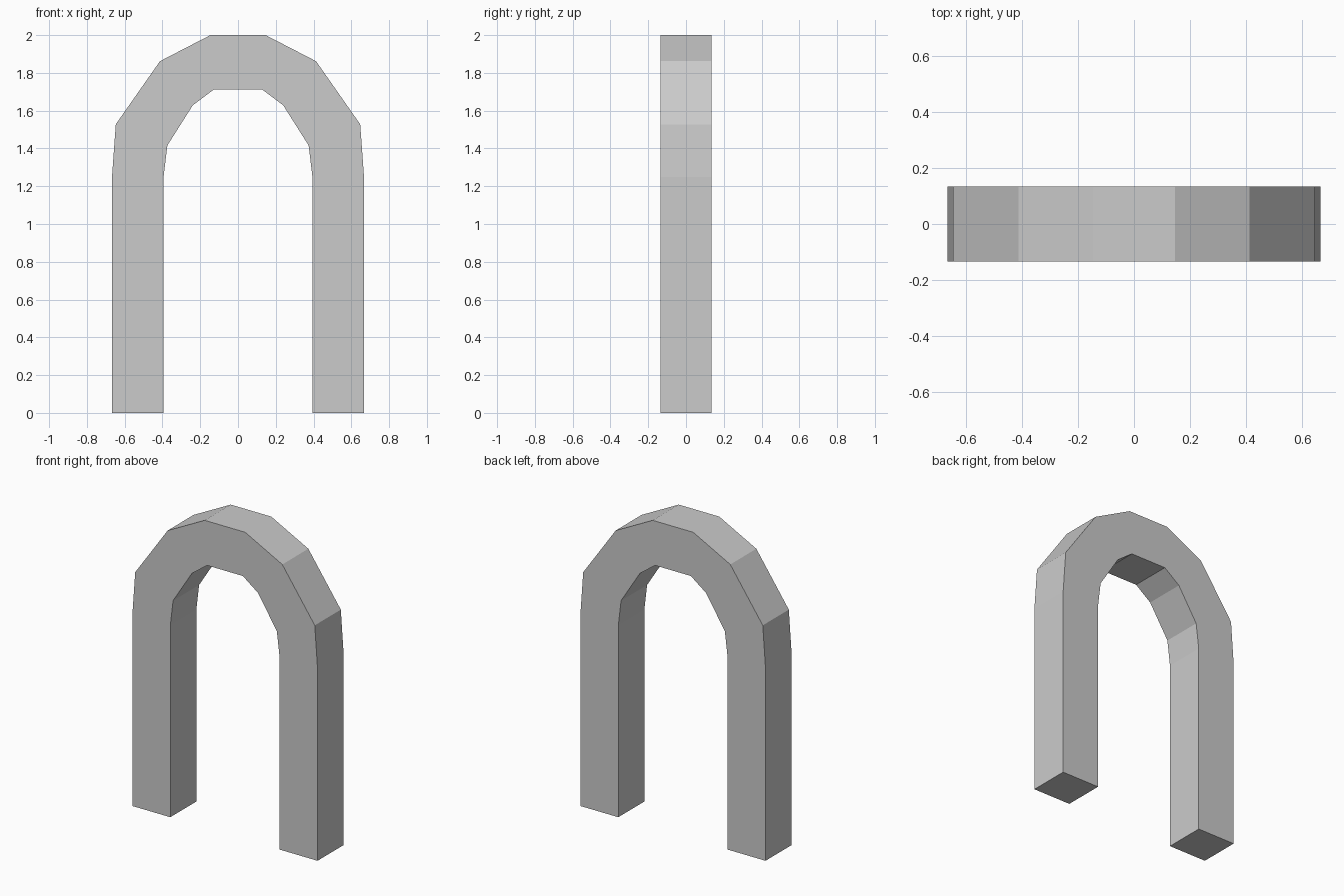
import bpy, bmesh

if "Cube" in bpy.data.objects:
    bpy.data.objects.remove(bpy.data.objects["Cube"])

HALF_DEPTH = 0.134

# Right half as (outer, inner) pairs in x, z, from foot to crown
half = [
    ((0.667, 0.0), (0.394, 0.0)),
    ((0.667, 1.25), (0.394, 1.25)),
    ((0.647, 1.528), (0.374, 1.416)),
    ((0.413, 1.862), (0.239, 1.629)),
    ((0.146, 2.0), (0.129, 1.711)),
]


def flip(p):
    return (-p[0], p[1])


# Full arch: right half, then the mirrored left half back down to the foot
stations = half + [(flip(o), flip(i)) for o, i in reversed(half)]

# Front face as a strip of quads, extruded back to full depth
bm = bmesh.new()
rows = [[bm.verts.new((x, -HALF_DEPTH, z)) for x, z in pair] for pair in stations]
for (o1, i1), (o2, i2) in zip(rows, rows[1:]):
    bm.faces.new((o1, o2, i2, i1))
front = bm.faces[:]
result = bmesh.ops.extrude_face_region(bm, geom=front, use_keep_orig=True)
back = [g for g in result["geom"] if isinstance(g, bmesh.types.BMVert)]
bmesh.ops.translate(bm, verts=back, vec=(0, 2 * HALF_DEPTH, 0))
bmesh.ops.recalc_face_normals(bm, faces=bm.faces[:])

mesh = bpy.data.meshes.new("arch")
bm.to_mesh(mesh)
bm.free()
arch = bpy.data.objects.new("arch", mesh)
bpy.context.collection.objects.link(arch)
